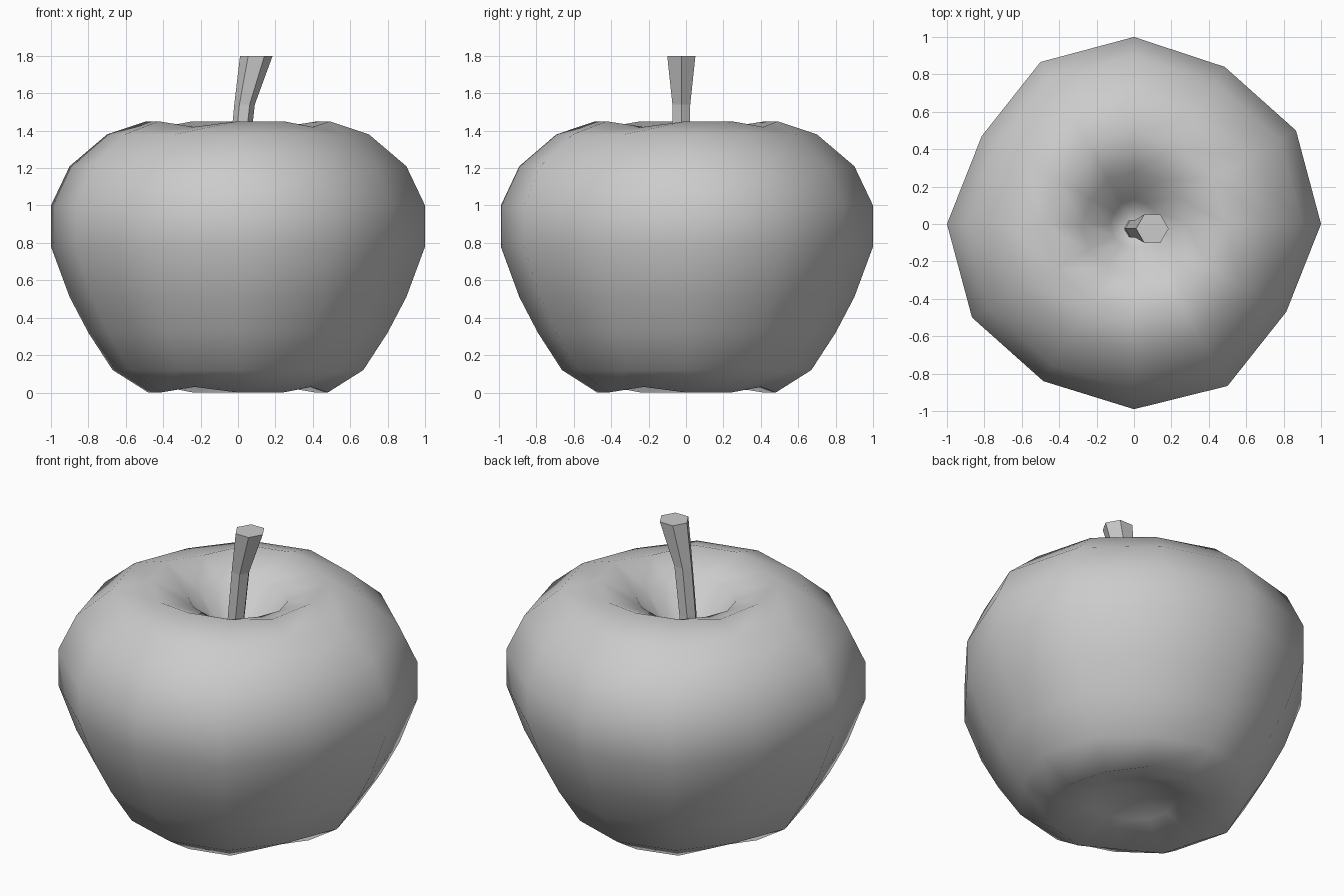
import bpy, bmesh
from math import sin, cos, pi

if "Cube" in bpy.data.objects:
    bpy.data.objects.remove(bpy.data.objects["Cube"])


def loft(name, rings, start=None, end=None, smooth=False):
    """Skin equal-length rings; each end is a pole point or a flat cap."""
    bm = bmesh.new()
    loops = [[bm.verts.new(p) for p in ring] for ring in rings]
    n = len(loops[0])
    for a, b in zip(loops, loops[1:]):
        for i in range(n):
            j = (i + 1) % n
            bm.faces.new((a[i], a[j], b[j], b[i]))
    for loop, pole in ((loops[0], start), (loops[-1], end)):
        if pole is None:
            bm.faces.new(loop)
        else:
            tip = bm.verts.new(pole)
            for i in range(n):
                bm.faces.new((loop[i], loop[(i + 1) % n], tip))
    bmesh.ops.recalc_face_normals(bm, faces=bm.faces)
    for f in bm.faces:
        f.smooth = smooth
    mesh = bpy.data.meshes.new(name)
    bm.to_mesh(mesh)
    bm.free()
    obj = bpy.data.objects.new(name, mesh)
    bpy.context.collection.objects.link(obj)
    return obj


# Fruit: twelve-sided lathe with a slightly uneven outline
SPREAD = (1, 1, .97, 1, 1, .94, 1, 1, .97, .99, 1, .94)
PROFILE = [(.24, .09), (.48, 0), (.67, .12), (.80, .32), (.90, .51),
           (1, .78), (1, 1.0), (.90, 1.21), (.70, 1.38), (.49, 1.45),
           (.28, 1.35), (.13, 1.16)]


def fruit_ring(r, z):
    ring = []
    for i, s in enumerate(SPREAD):
        h = z
        if s < .98:                      # soft dips in both rims
            if z == 0:
                h += .03
            elif z == 1.45:
                h -= .03
        a = i * pi / 6
        ring.append((r * s * cos(a), r * s * sin(a), h))
    return ring


loft("apple_body", [fruit_ring(r, z) for r, z in PROFILE],
     start=(0, 0, .17), end=(0, 0, 1.06), smooth=True)

# Stem: faceted six-sided rod, bent to the right and flared at the tip
STEM = [(0, 1.03, .055), (.005, 1.25, .052), (.035, 1.54, .055), (.098, 1.80, .087)]
loft("stem", [[(x + r * cos(i * pi / 3), -.025 + r * sin(i * pi / 3), z)
               for i in range(6)] for x, z, r in STEM])
